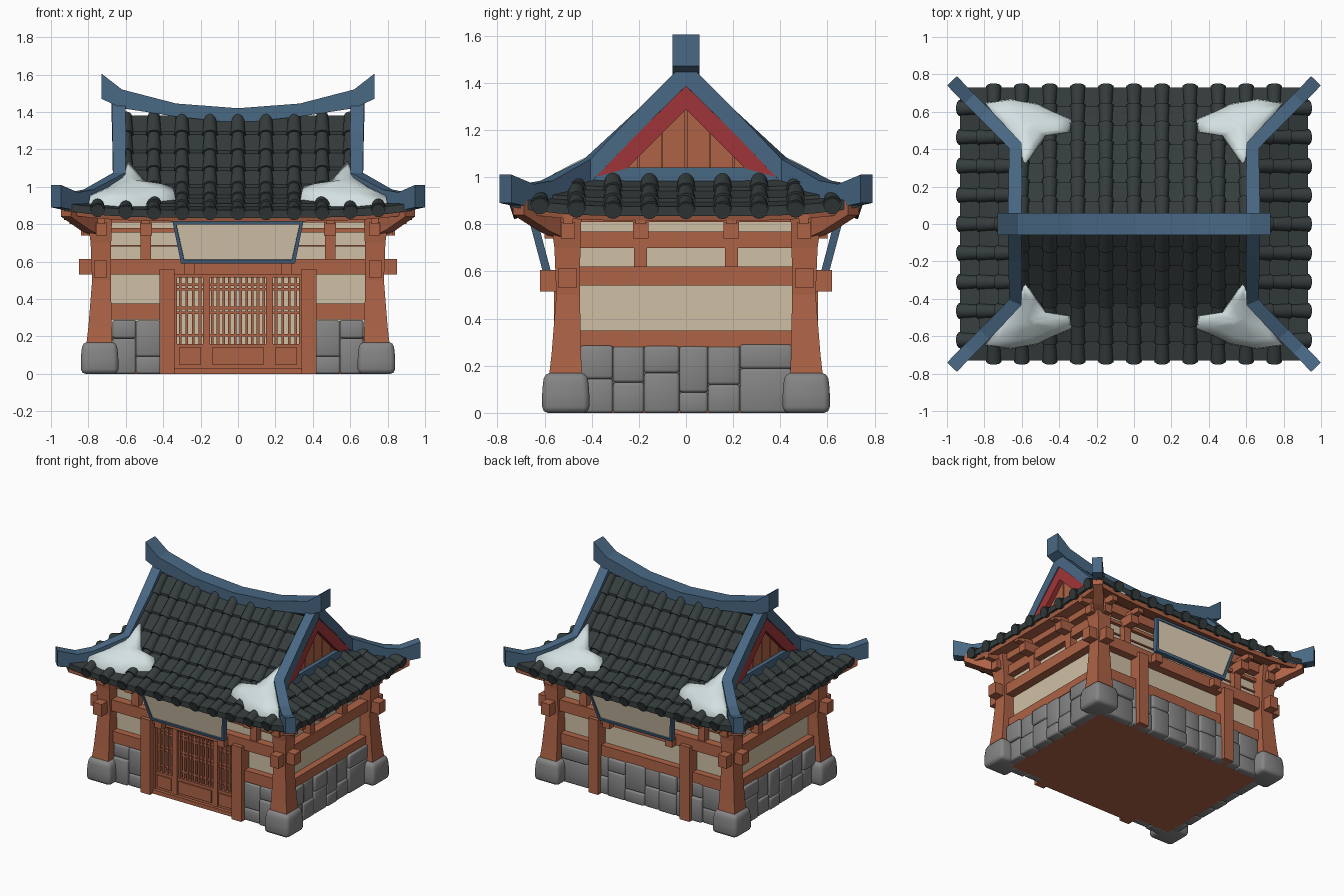
import bpy, bmesh, math, random
from mathutils import Vector

random.seed(4)
cube = bpy.data.objects.get("Cube")
if cube:
    bpy.data.objects.remove(cube, do_unlink=True)


def material(name, *rgb):
    m = bpy.data.materials.new(name)
    m.use_nodes = True
    m.diffuse_color = (*rgb, 1)
    m.node_tree.nodes["Principled BSDF"].inputs["Base Color"].default_value = (*rgb, 1)
    return m


WOOD = material("red brown wood", .42, .123, .061)
BLUE = material("slate blue", .066, .138, .23)
TILE = material("charcoal tile", .036, .046, .046)
STONE = material("grey stone", .235, .235, .235)
CREAM = material("cream plaster", .63, .53, .375)
PALE = material("pale sign cream", .82, .7, .51)
SNOW = material("snow", .65, .745, .755)
RED = material("gable red", .35, .036, .04)


def finish(name, bm, mats, mirror="", bevel=0, smooth=None):
    bmesh.ops.recalc_face_normals(bm, faces=bm.faces)
    if bevel:
        bmesh.ops.bevel(bm, geom=bm.edges[:], offset=bevel, segments=2,
                        profile=.5, affect='EDGES')
    mesh = bpy.data.meshes.new(name)
    bm.to_mesh(mesh)
    bm.free()
    for m in mats if isinstance(mats, list) else [mats]:
        mesh.materials.append(m)
    ob = bpy.data.objects.new(name, mesh)
    bpy.context.collection.objects.link(ob)
    if smooth:
        bpy.ops.object.select_all(action='DESELECT')
        ob.select_set(True)
        bpy.context.view_layer.objects.active = ob
        bpy.ops.object.shade_smooth_by_angle(angle=math.radians(smooth))
    if mirror:
        mod = ob.modifiers.new("mirror", 'MIRROR')
        mod.use_axis = ("X" in mirror, "Y" in mirror, False)
        mod.use_mirror_merge = False
    return ob


def loft(bm, rings):
    rows = [[bm.verts.new(p) for p in ring] for ring in rings]
    n = len(rows[0])
    for a, b in zip(rows, rows[1:]):
        for i in range(n):
            bm.faces.new((a[i], a[(i + 1) % n], b[(i + 1) % n], b[i]))
    bm.faces.new(rows[0])
    bm.faces.new(rows[-1])


def square(x0, x1, y0, y1, z):
    return [(x0, y0, z), (x1, y0, z), (x1, y1, z), (x0, y1, z)]


def boxes(name, items, mat, mirror="", bevel=0, smooth=None):
    bm = bmesh.new()
    for x0, x1, y0, y1, z0, z1 in items:
        loft(bm, [square(x0, x1, y0, y1, z) for z in (z0, z1)])
    return finish(name, bm, mat, mirror, bevel, smooth)


def bar(name, path, half, mat, mirror=""):
    """Upright rectangular bar along points of (x, y, top, bottom)."""
    rings = []
    for i, (x, y, top, low) in enumerate(path):
        a, b = path[max(i - 1, 0)], path[min(i + 1, len(path) - 1)]
        t = Vector((b[0] - a[0], b[1] - a[1])).normalized() * half
        rings.append([(x - t.y, y + t.x, low), (x + t.y, y - t.x, low),
                      (x + t.y, y - t.x, top), (x - t.y, y + t.x, top)])
    bm = bmesh.new()
    loft(bm, rings)
    return finish(name, bm, mat, mirror)


# Walls, floor and main frame
boxes("floor", [(-.7, .7, -.47, .47, 0, .03)], WOOD)
boxes("plaster_walls", [(-.7, .7, -.47, .47, .03, .88)], CREAM)
boxes("long_beams", [(-.78, .78, .46, .53, .53, .615), (-.74, .74, .46, .53, .81, .88),
                     (-.7, .7, .46, .495, .755, .78), (-.7, .7, .46, .48, .68, .69)],
      WOOD, "Y")
boxes("side_beams", [(.69, .765, -.55, .55, .54, .62), (.69, .765, -.5, .5, .81, .88),
                     (.69, .75, -.46, .46, .7, .77), (.69, .75, -.46, .46, .28, .35)],
      WOOD, "X")
boxes("front_sills", [(.4, .68, -.52, -.46, .29, .375)], WOOD, "X")
boxes("back_sill", [(-.68, .68, .46, .52, .28, .36)], WOOD)
boxes("door_posts", [(.34, .42, .45, .56, 0, .56)], WOOD, "XY")
boxes("upper_posts", [(.465, .52, .46, .52, .61, .82), (.13, .18, .46, .52, .61, .82),
                      (.69, .755, .165, .22, .61, .82)], WOOD, "XY")
boxes("bracket_blocks", [(.46, .525, .5, .6, .74, .81), (.74, .84, .16, .225, .74, .81),
                         (.47, .515, .5, .66, .8, .84), (.74, .89, .17, .215, .8, .84),
                         (.23, .29, .5, .58, .53, .59)], WOOD, "XY")
boxes("beam_ends", [(.7, .77, .52, .62, .515, .605), (.77, .85, .465, .54, .53, .615)],
      WOOD, "XY")

# Flared corner columns on stone footings
bm = bmesh.new()
loft(bm, [square(.68 - h / 4, .78 + h, .45 - h / 4, .55 + h, z)
          for z, h in ((.12, .035), (.25, .02), (.5, 0), (.7, .008), (.86, .03))])
finish("corner_columns", bm, WOOD, "XY")
bm = bmesh.new()
loft(bm, [square(.74 - h, .74 + h, .51 - h, .51 + h, z)
          for z, h in ((0, .1), (.1, .1), (.17, .09))])
finish("corner_footings", bm, STONE, "XY", bevel=.025, smooth=50)

# Arms carrying the eaves
bar("corner_arms", [(.72, .49, .88, .72), (.82, .6, .88, .77), (.92, .71, .9, .84)],
    .035, WOOD, "XY")
boxes("stepped_arms", [(.7, .76, .5, .6, .74, .81), (.71, .75, .5, .67, .8, .85),
                       (.73, .83, .47, .53, .74, .81), (.73, .9, .48, .52, .8, .85)],
      WOOD, "XY")


# Rubble stone lower walls over a grey bed, each column split at its own height
def stones(name, start, end, place, mirror=""):
    items = [place(start, end, -.012) + (.01, .28)]
    a = start
    while a < end - .01:
        b = a + random.uniform(.11, .22)
        if end - b < .1:
            b = end
        split = random.uniform(.08, .2)
        for low, high in ((0, split), (split, random.uniform(.28, .29))):
            items.append(place(a, b, random.uniform(0, .02)) + (low, high))
        a = b
    boxes(name, items, STONE, mirror, bevel=.012, smooth=50)


stones("front_stones", .41, .67, lambda a, b, r: (a, b, -.52 - r, -.45), "X")
stones("back_stones", -.67, .67, lambda a, b, r: (a, b, .45, .52 + r))
stones("side_stones", -.45, .45, lambda a, b, r: (.68, .75 + r, a, b), "X")

# Lattice doors: frames, kick panels and bars
frame, lattice = [(-.35, .35, -.53, -.46, 0, .03)], []
for a, b, count in ((-.345, -.168, 5), (-.168, .168, 11), (.168, .345, 5)):
    frame += [(a, a + .018, -.51, -.46, .02, .54), (b - .018, b, -.51, -.46, .02, .54),
              (a, b, -.51, -.46, .515, .54), (a, b, -.505, -.46, .02, .16),
              (a + .03, b - .03, -.515, -.46, .05, .14)]
    for i in range(1, count):
        x = a + (b - a) * i / count
        lattice.append((x - .007, x + .007, -.495, -.46, .16, .52))
    for z in (.2, .32, .345, .445, .47):
        lattice.append((a, b, -.49, -.46, z, z + .014))
boxes("door_frames", frame, WOOD)
boxes("door_lattice", lattice, WOOD)

# Tilted blank name boards with a blue frame
bm = bmesh.new()
loft(bm, [[(-.305, y - .605, .59), (.305, y - .605, .59), (.35, y - .665, .815),
           (-.35, y - .665, .815)] for y in (0, .035)])
bmesh.ops.recalc_face_normals(bm, faces=bm.faces)
bm.normal_update()
face = min(bm.faces, key=lambda f: f.normal.y)
bmesh.ops.inset_region(bm, faces=[face], thickness=.026, depth=0)
bmesh.ops.inset_region(bm, faces=[face], thickness=.001, depth=-.008)
face.material_index = 1
finish("name_boards", bm, [BLUE, PALE], "Y")

# Roof surface: height from the distance to the ridge, corners lifted
PROFILE = ((0, 1.4), (.2, 1.2), (.42, 1.0), (.58, .91), (.8, .835))


def on_roof(u, d, side):
    x, y = (d + .2, u) if side else (u, -d)
    for (a, za), (b, zb) in zip(PROFILE, PROFILE[1:]):
        if d <= b:
            break
    lift = .04 * min(abs(x) / .94, abs(y) / .73) ** 4
    return Vector((x, y, za + (zb - za) * (d - a) / (b - a) + lift))


def sheet(name, rows, side, mat, solid=0):
    bm = bmesh.new()
    grid = []
    for d, lift in rows:
        w = d if side else max(.62, d + .2)
        grid.append([bm.verts.new(on_roof(w * (i / 8 - 1), d, side) + Vector((0, 0, lift)))
                     for i in range(17)])
    for a, b in zip(grid, grid[1:]):
        for i in range(16):
            bm.faces.new((a[i], a[i + 1], b[i + 1], b[i]))
    ob = finish(name, bm, mat, "X" if side else "Y")
    if solid:
        mod = ob.modifiers.new("thickness", 'SOLIDIFY')
        mod.thickness, mod.offset = solid, 0


def barrel(bm, u, d0, d1, r0, r1, side, arc=math.pi):
    axis = Vector((0, 1, 0)) if side else Vector((1, 0, 0))
    rings = []
    for d, r in ((d0, r0), (d1, r1)):
        slope = on_roof(u, d + .01, side) - on_roof(u, d - .01, side)
        up = axis.cross(slope).normalized()
        up = up if up.z > 0 else -up
        count = 8 if arc == math.pi else 12
        rings.append([on_roof(u, d, side) + r * (axis * math.cos(arc * i / count)
                      + up * math.sin(arc * i / count))
                      for i in range(count + (arc == math.pi))])
    loft(bm, rings)


EAVE = .73
for side, name, top, spacing, reach in ((0, "long", .02, .15, 5), (1, "end", .42, .155, 4)):
    count = 3 if side else 7
    courses = [top + (EAVE - top) * i / count for i in range(count + 1)]
    rows = []
    for a, b in zip(courses, courses[1:]):
        rows += [(a, 0), (b, .016)]
    sheet(name + "_roof_slope", rows + [(EAVE, -.025)], side, TILE)
    sheet(name + "_eave_boards", [(.43, -.045), (.58, -.045), (.7, -.04)], side, WOOD, .03)
    bm = bmesh.new()
    for k in range(-reach, reach + 1):
        u = k * spacing
        start = max(top, abs(u) if side else (abs(u) - .2 if abs(u) > .62 else 0))
        for a, b in zip(courses, courses[1:]):
            if b - start > .02:
                barrel(bm, u, max(a, start), b + .005, .032, .042, side)
        barrel(bm, u, EAVE - .04, EAVE + .01, .036, .036, side, 2 * math.pi)
    finish(name + "_barrel_tiles", bm, TILE, "X" if side else "Y", smooth=40)

# Blue ridges
crest = ((.73, 1.605, 1.47), (.62, 1.52, 1.42), (.33, 1.445, 1.375), (0, 1.42, 1.34))
bar("main_ridge", [(-x, 0, t, b) for x, t, b in crest]
    + [(x, 0, t, b) for x, t, b in crest[-2::-1]], .058, BLUE)
bar("gable_and_hip_ridges", [(.64, 0, 1.49, 1.385), (.635, .2, 1.29, 1.19),
    (.635, .42, 1.075, .975), (.8, .59, .985, .89), (.88, .67, .97, .87),
    (.973, .765, 1.01, .89)], .036, BLUE, "XY")
boxes("gable_base_ridge", [(.61, .66, -.42, .42, .97, 1.04)], BLUE, "X")

# Red gable trim and plank infill
bar("gable_trim", [(.643, 0, 1.42, 1.287), (.643, .25, 1.16, 1.037),
                   (.643, .385, 1.02, 1.0)], .023, RED, "XY")
bm = bmesh.new()
for i in range(3):
    a, b = .004 + i * .1, .1 + i * .1
    loft(bm, [[(x, a, 1), (x, b, 1), (x, b, 1.35 - b), (x, a, 1.35 - a)]
              for x in (.59, .63)])
finish("gable_planks", bm, WOOD, "XY")
bm = bmesh.new()
loft(bm, [[(x, -.38, .99), (x, .38, .99), (x, 0, 1.38)] for x in (.58, .615)])
finish("gable_backing", bm, WOOD, "X")

# Snow drifts by the hips
outline = ((.8, .65), (.66, .67), (.52, .645), (.4, .59), (.33, .56), (.34, .49),
           (.47, .47), (.52, .4), (.59, .3), (.63, .42), (.72, .54))
bm = bmesh.new()
rings = []
for s, h in ((1, -.01), (.96, .045), (.65, .065), (.25, .085)):
    ring = []
    for x, y in outline:
        x, y = .58 + (x - .58) * s, .53 + (y - .53) * s
        ring.append(on_roof(x, y, 0) + Vector((0, 0, h)))
    rings.append(ring)
loft(bm, rings)
finish("snow_drifts", bm, SNOW, "XY", smooth=80)
